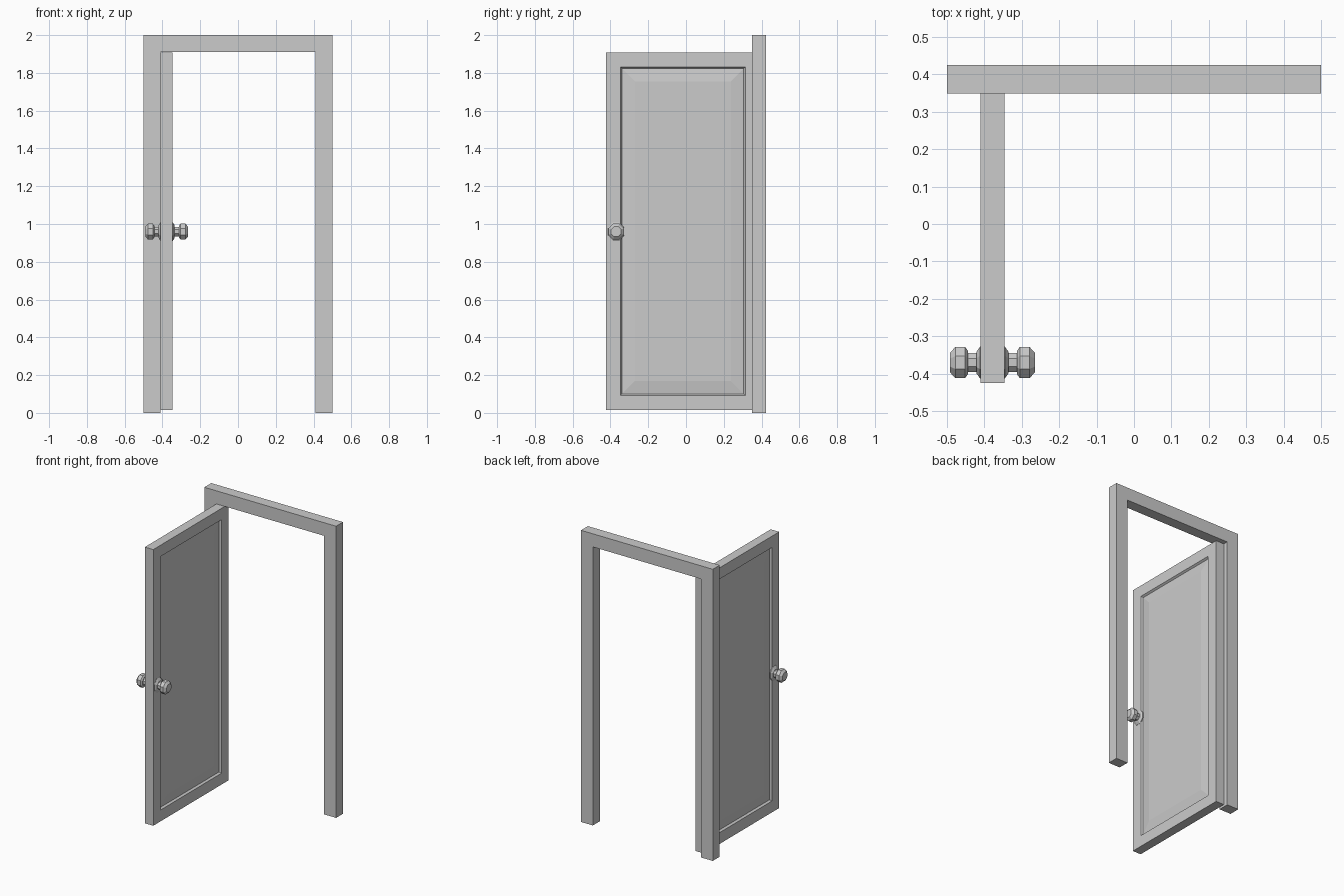
import bpy, bmesh, math
from mathutils import Matrix, Vector

if "Cube" in bpy.data.objects:
    bpy.data.objects.remove(bpy.data.objects["Cube"])


def finish(name, bm):
    bmesh.ops.recalc_face_normals(bm, faces=bm.faces)
    mesh = bpy.data.meshes.new(name)
    bm.to_mesh(mesh)
    bm.free()
    obj = bpy.data.objects.new(name, mesh)
    bpy.context.collection.objects.link(obj)
    return obj


# Door frame: U-shaped outline extruded through its depth
Y0, Y1 = 0.349, 0.424
outline = [(-0.5, 0), (-0.41, 0), (-0.41, 1.91), (0.41, 1.91),
           (0.41, 0), (0.5, 0), (0.5, 2), (-0.5, 2)]
bm = bmesh.new()
face = bm.faces.new([bm.verts.new((x, Y0, z)) for x, z in outline])
ext = bmesh.ops.extrude_face_region(bm, geom=[face])
bmesh.ops.translate(bm, vec=(0, Y1 - Y0, 0),
                    verts=[v for v in ext["geom"] if isinstance(v, bmesh.types.BMVert)])
finish("door_frame", bm)

# Open door leaf: box with a grooved, raised panel on both faces
DX0, DX1 = -0.41, -0.346
DY0, DY1 = -0.424, 0.392
DZ0, DZ1 = 0.015, 1.909
size = Vector((DX1 - DX0, DY1 - DY0, DZ1 - DZ0))
centre = Vector((DX0 + DX1, DY0 + DY1, DZ0 + DZ1)) / 2
bm = bmesh.new()
bmesh.ops.create_cube(bm, size=1, matrix=Matrix.Translation(centre) @ Matrix.Diagonal((*size, 1)))
bm.normal_update()
sides = [f for f in bm.faces if abs(f.normal.x) > 0.9]
# rail border, groove wall, sloped rise to the raised field
for inset, depth in [(0.11, 0), (0.012, -0.013), (0.095, 0.009)]:
    bmesh.ops.inset_individual(bm, faces=sides, thickness=inset, depth=depth)
finish("door_leaf", bm)


# Low-poly lathe along the x axis
def turned(name, profile, origin, direction, sides=8, tall=1.0):
    bm = bmesh.new()
    rings = []
    for d, r in profile:
        ring = []
        for i in range(sides):
            a = 2 * math.pi * (i + 0.5) / sides
            ring.append(bm.verts.new((origin[0] + direction * d,
                                      origin[1] + r * math.cos(a),
                                      origin[2] + r * tall * math.sin(a))))
        rings.append(ring)
    for a, b in zip(rings, rings[1:]):
        for i in range(sides):
            j = (i + 1) % sides
            bm.faces.new((a[i], a[j], b[j], b[i]))
    bm.faces.new(rings[0])
    bm.faces.new(rings[-1])
    return finish(name, bm)


# Knobs with backing plates on both faces
plate = [(-0.005, 0.046), (0.001, 0.046), (0.011, 0.031)]
knob = [(0.008, 0.027), (0.033, 0.027), (0.033, 0.033),
        (0.041, 0.045), (0.067, 0.045), (0.081, 0.029)]
for side, x, direction in (("inner", DX1, 1), ("outer", DX0, -1)):
    origin = (x, -0.37, 0.96)
    turned(side + "_knob_plate", plate, origin, direction, tall=1.15)
    turned(side + "_knob", knob, origin, direction)
